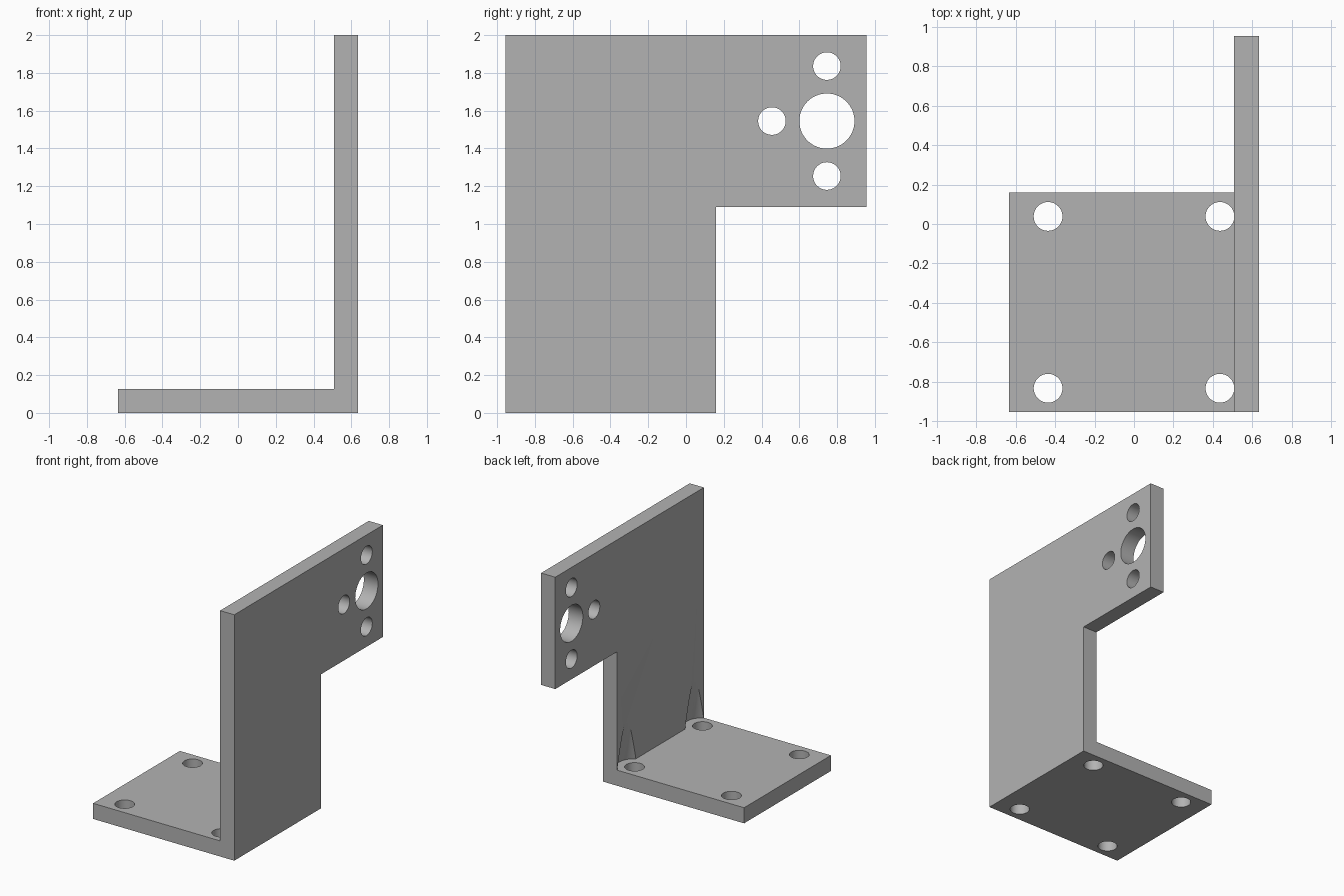
import bpy, bmesh
from mathutils import Matrix, Vector

cube = bpy.data.objects.get("Cube")
if cube:
    bpy.data.objects.remove(cube, do_unlink=True)

HALF_W, HALF_D, HEIGHT, THICK = 0.635, 0.955, 2.0, 0.127
WALL_IN = HALF_W - THICK      # inner face of the upright plate
BASE_BACK = 0.16              # rear edge of the base
ARM_Z = 1.09                  # underside of the rear arm
HOLE_R = 0.073


def new_object(name, bm):
    bmesh.ops.recalc_face_normals(bm, faces=bm.faces)
    mesh = bpy.data.meshes.new(name)
    bm.to_mesh(mesh)
    bm.free()
    obj = bpy.data.objects.new(name, mesh)
    bpy.context.collection.objects.link(obj)
    return obj


def prism(name, points, direction):
    bm = bmesh.new()
    face = bm.faces.new([bm.verts.new(p) for p in points])
    ext = bmesh.ops.extrude_face_region(bm, geom=[face])
    verts = [v for v in ext["geom"] if isinstance(v, bmesh.types.BMVert)]
    bmesh.ops.translate(bm, verts=verts, vec=Vector(direction))
    return new_object(name, bm)


def round_cutter(name, centre, r1, r2, depth, axis="Z"):
    bm = bmesh.new()
    turn = Matrix.Rotation(1.5707963, 4, "Y") if axis == "X" else Matrix()
    bmesh.ops.create_cone(bm, cap_ends=True, segments=64, radius1=r1, radius2=r2,
                          depth=depth, matrix=Matrix.Translation(centre) @ turn)
    return new_object(name, bm)


def combine(target, cutter, operation="DIFFERENCE"):
    cutter.hide_render = True
    mod = target.modifiers.new("cut", "BOOLEAN")
    mod.operation, mod.solver, mod.object = operation, "EXACT", cutter
    bpy.context.view_layer.objects.active = target
    bpy.ops.object.modifier_apply(modifier=mod.name)
    bpy.data.objects.remove(cutter, do_unlink=True)


# L-shaped section run along the full depth
section = [(-HALF_W, 0), (HALF_W, 0), (HALF_W, HEIGHT),
           (WALL_IN, HEIGHT), (WALL_IN, THICK), (-HALF_W, THICK)]
bracket = prism("angle_bracket", [(x, -HALF_D, z) for x, z in section], (0, 2 * HALF_D, 0))

# Notch below the rear arm
notch = [(BASE_BACK, -1), (2, -1), (2, ARM_Z), (BASE_BACK, ARM_Z)]
combine(bracket, prism("notch_cutter", [(-1, y, z) for y, z in notch], (2, 0, 0)))

# Four base holes, with tapered screw clearance cut into the upright plate
mid_y, offset, taper_h = (BASE_BACK - HALF_D) / 2, 0.436, 0.335
for sy in (-1, 1):
    y = mid_y + sy * offset
    for sx in (-1, 1):
        combine(bracket, round_cutter("base_hole_cutter", (sx * offset, y, 0),
                                      HOLE_R, HOLE_R, 0.3))
    combine(bracket, round_cutter("clearance_cutter", (offset, y, THICK + taper_h / 2),
                                  0.14, 0.0755, taper_h))

# Shaft hole with three screw holes around it in the arm
hub_y, hub_z, pitch = 0.746, 1.545, 0.291
for dy, dz, r in ((0, 0, 0.146), (0, pitch, HOLE_R), (0, -pitch, HOLE_R), (-pitch, 0, HOLE_R)):
    combine(bracket, round_cutter("arm_hole_cutter", (HALF_W - THICK / 2, hub_y + dy, hub_z + dz),
                                  r, r, 0.3, "X"))

# Plain grey finish
grey = bpy.data.materials.new("plain grey")
grey.use_nodes = True
colour = (0.45, 0.45, 0.45, 1)
grey.diffuse_color = colour
grey.node_tree.nodes["Principled BSDF"].inputs["Base Color"].default_value = colour
bracket.data.materials.clear()
bracket.data.materials.append(grey)

bpy.ops.object.select_all(action="DESELECT")
bracket.select_set(True)
bpy.context.view_layer.objects.active = bracket
bpy.ops.object.shade_smooth_by_angle(angle=0.5)
